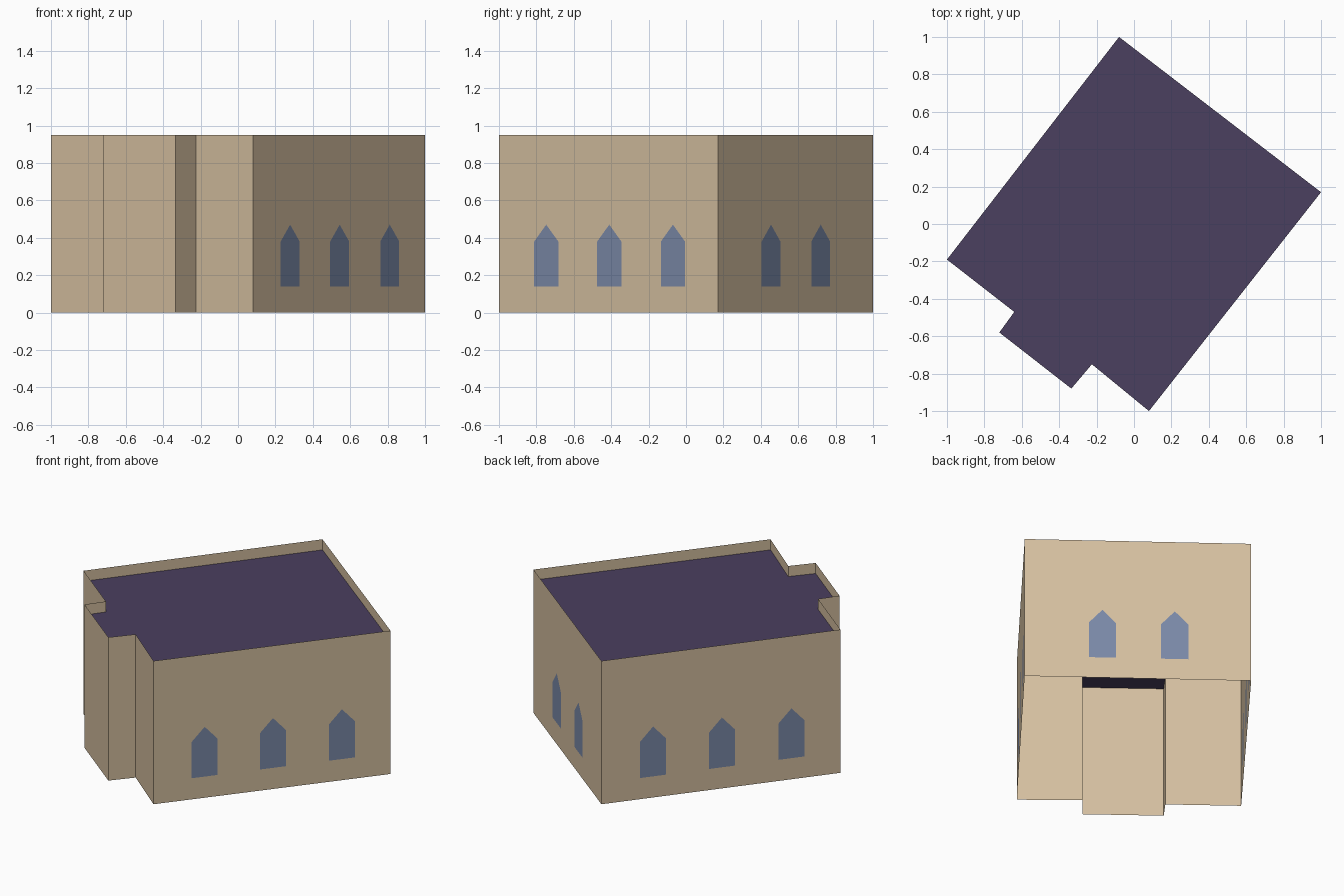
import bpy
import bmesh
from mathutils import Vector

cube = bpy.data.objects.get("Cube")
if cube:
    bpy.data.objects.remove(cube, do_unlink=True)

TOP, ROOF_Z = 0.95, 0.88
SILL, SHOULDER, APEX = 0.14, 0.38, 0.47
WINDOW_W = 0.164


def material(name, rgb):
    mat = bpy.data.materials.new(name)
    mat.use_nodes = True
    mat.diffuse_color = (*rgb, 1)
    mat.node_tree.nodes["Principled BSDF"].inputs["Base Color"].default_value = (*rgb, 1)
    return mat


stone = material("tan stone", (0.66, 0.52, 0.35))
glass = material("blue glass", (0.195, 0.25, 0.39))
slate = material("purple roof", (0.07, 0.05, 0.115))


def finish(bm, name, *mats):
    bmesh.ops.remove_doubles(bm, verts=bm.verts, dist=0.0001)
    mesh = bpy.data.meshes.new(name)
    bm.to_mesh(mesh)
    bm.free()
    for mat in mats:
        mesh.materials.append(mat)
    obj = bpy.data.objects.new(name, mesh)
    bpy.context.collection.objects.link(obj)


def build_wall(name, start, end, windows=()):
    """Thin wall cut into columns, with pointed windows centred at given fractions."""
    a, b = Vector((*start, 0)), Vector((*end, 0))
    length, along = (b - a).length, (b - a).normalized()
    bm = bmesh.new()

    def face(points, index=0):
        verts = [bm.verts.new(a + along * s + Vector((0, 0, z))) for s, z in points]
        bm.faces.new(verts).material_index = index

    left = 0
    for fraction in windows:
        mid = fraction * length
        l, r = mid - WINDOW_W / 2, mid + WINDOW_W / 2
        face([(left, 0), (l, 0), (l, SILL), (l, SHOULDER), (l, TOP), (left, TOP)])
        face([(l, 0), (r, 0), (r, SILL), (l, SILL)])
        face([(l, SILL), (r, SILL), (r, SHOULDER), (mid, APEX), (l, SHOULDER)], 1)
        face([(l, SHOULDER), (mid, APEX), (mid, TOP), (l, TOP)])
        face([(mid, APEX), (r, SHOULDER), (r, TOP), (mid, TOP)])
        left = r
    face([(left, 0), (length, 0), (length, TOP), (left, TOP)])
    finish(bm, name, stone, glass)


# Footprint, anticlockwise from the front corner; the porch projects at the front
outline = [(0.08, -1), (1, 0.17), (-0.08, 1), (-1, -0.19),
           (-0.64, -0.47), (-0.72, -0.58), (-0.335, -0.88), (-0.225, -0.75)]
names = ["left_wall", "back_wall", "right_wall", "front_wall_right",
         "porch_side_right", "porch_front", "porch_side_left", "front_wall_left"]
side_windows = (0.216, 0.504, 0.795)
windows = {"left_wall": side_windows, "right_wall": side_windows,
           "back_wall": (0.343, 0.663)}

# Walls, rising past the roof as a parapet
for i, name in enumerate(names):
    build_wall(name, outline[i], outline[(i + 1) % len(outline)], windows.get(name, ()))

# Flat roof sunk below the parapet
bm = bmesh.new()
bm.faces.new([bm.verts.new((x, y, ROOF_Z)) for x, y in outline])
finish(bm, "roof", slate)
